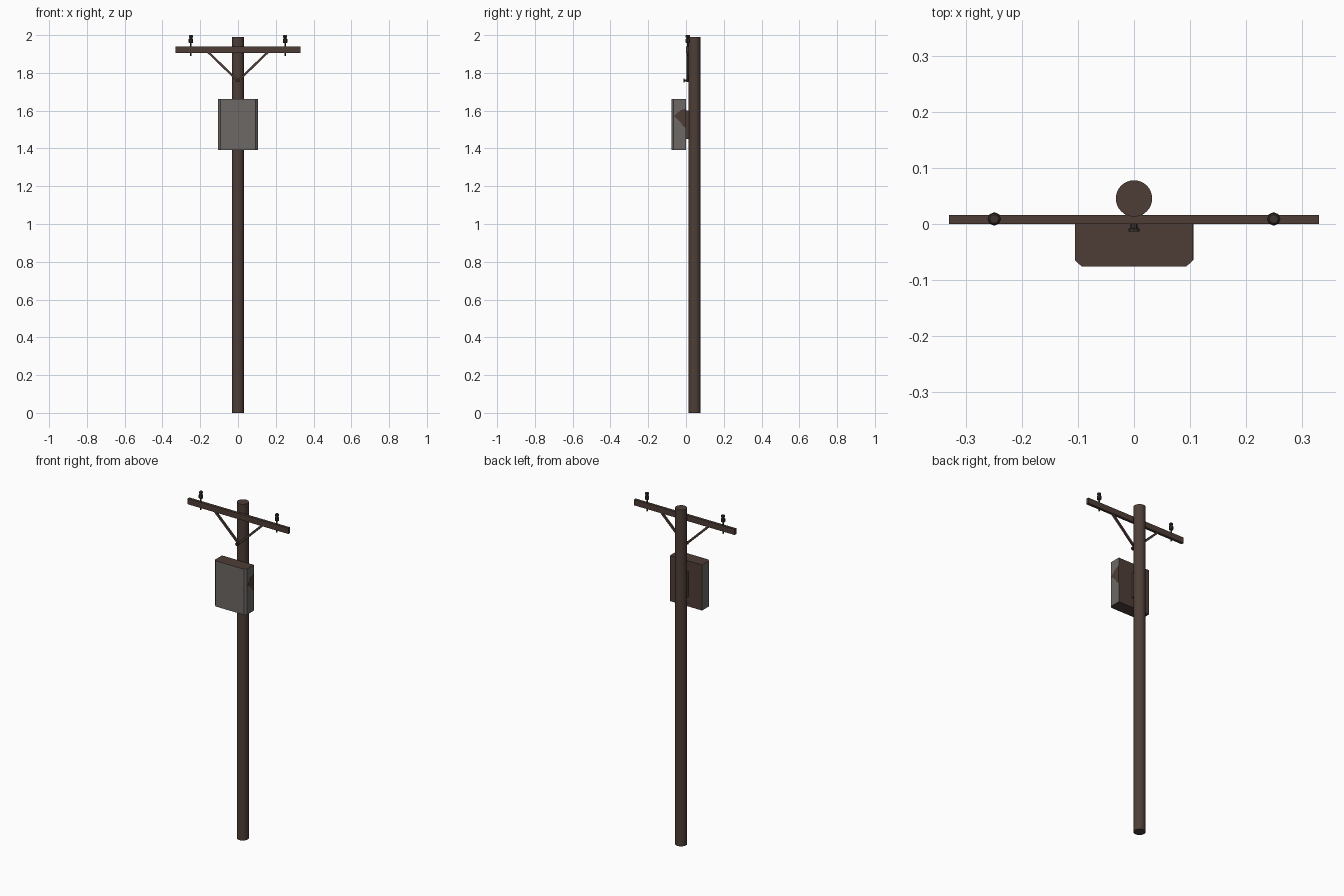
import bpy, bmesh, math
from mathutils import Vector, Matrix

if "Cube" in bpy.data.objects:
    bpy.data.objects.remove(bpy.data.objects["Cube"])


def material(name, rgb):
    m = bpy.data.materials.new(name)
    m.diffuse_color = (*rgb, 1)
    m.use_nodes = True
    m.node_tree.nodes["Principled BSDF"].inputs["Base Color"].default_value = m.diffuse_color
    return m


WOOD = material("brown_wood", (0.076, 0.048, 0.038))
DARK = material("dark_brown", (0.045, 0.032, 0.027))
GREY = material("grey_metal", (0.150, 0.140, 0.128))


def finish(name, bm, *mats):
    bmesh.ops.recalc_face_normals(bm, faces=bm.faces)
    me = bpy.data.meshes.new(name)
    bm.to_mesh(me)
    bm.free()
    for m in mats:
        me.materials.append(m)
    ob = bpy.data.objects.new(name, me)
    bpy.context.collection.objects.link(ob)
    return ob


def box(name, lo, hi, mat, matrix=None):
    bm = bmesh.new()
    bmesh.ops.create_cube(bm, size=1)
    for v in bm.verts:
        v.co = Vector([l + (c + 0.5) * (h - l) for c, l, h in zip(v.co, lo, hi)])
    if matrix:
        bm.transform(matrix)
    return finish(name, bm, mat)


def lathe(name, profile, sides, place, mat):
    """Closed turned solid from (radius, height) pairs."""
    bm = bmesh.new()
    rings = [[bm.verts.new((r * math.cos(2 * math.pi * i / sides),
                            r * math.sin(2 * math.pi * i / sides), z))
              for i in range(sides)] for r, z in profile]
    for a, b in zip(rings, rings[1:]):
        for i in range(sides):
            j = (i + 1) % sides
            bm.faces.new((a[i], a[j], b[j], b[i]))
    bm.faces.new(rings[0][::-1])
    bm.faces.new(rings[-1])
    bm.transform(place)
    return finish(name, bm, mat)


def prism(name, points, offset, *mats):
    bm = bmesh.new()
    face = bm.faces.new([bm.verts.new(p) for p in points])
    ext = bmesh.ops.extrude_face_region(bm, geom=[face])
    bmesh.ops.translate(bm, vec=offset,
                        verts=[g for g in ext["geom"] if isinstance(g, bmesh.types.BMVert)])
    return finish(name, bm, *mats)


# Round pole
pole = lathe("pole", [(0.0325, 0), (0.0325, 1.99)], 24,
             Matrix.Translation((0, 0.0455, 0)), WOOD)
bpy.context.view_layer.objects.active = pole
pole.select_set(True)
bpy.ops.object.shade_smooth_by_angle(angle=math.radians(30))

# Crossarm
box("crossarm", (-0.33, 0, 1.905), (0.33, 0.016, 1.939), WOOD)

# Diagonal braces and insulators, one per side
for s, side in ((-1, "left"), (1, "right")):
    a, b = Vector((0, 0.008, 1.757)), Vector((s * 0.158, 0.008, 1.91))
    d = b - a
    place = Matrix.Translation(a) @ Matrix.Rotation(math.atan2(d.x, d.z), 4, 'Y')
    box(side + "_brace", (-0.006, -0.005, 0), (0.006, 0.005, d.length), WOOD, place)

    at = Matrix.Translation((s * 0.249, 0.009, 0))
    lathe(side + "_insulator_pin", [(0.004, 1.89), (0.004, 1.965)], 8, at, DARK)
    lathe(side + "_insulator", [(0.007, 1.957), (0.012, 1.961), (0.012, 1.979), (0.007, 1.982),
                                (0.007, 1.987), (0.011, 1.989), (0.011, 1.997), (0.008, 2.0)],
          8, at, DARK)

# Bolt where the braces meet the pole
lathe("brace_bolt", [(0.006, -0.02), (0.006, 0.008), (0.01, 0.008), (0.01, 0.013)], 8,
      Matrix.Translation((0, 0, 1.76)) @ Matrix.Rotation(math.pi / 2, 4, 'X'), DARK)

# Equipment box with chamfered front corners; back, top and bottom are brown
outline = [(-0.105, 0), (-0.105, -0.065), (-0.093, -0.076),
           (0.093, -0.076), (0.105, -0.065), (0.105, 0)]
case = prism("equipment_box", [(x, y, 1.392) for x, y in outline], (0, 0, 0.27), GREY, WOOD)
for f in case.data.polygons:
    if abs(f.normal.z) > 0.5 or f.normal.y > 0.5:
        f.material_index = 1

# Rust patch on the right side of the box
rust = [(-0.064, 1.57), (-0.045, 1.588), (-0.03, 1.602), (0, 1.612),
        (0, 1.51), (-0.014, 1.515), (-0.03, 1.54), (-0.045, 1.555)]
prism("rust_patch", [(0.1045, y, z) for y, z in rust], (0.0015, 0, 0), WOOD)

# Bracket joining the box to the pole
box("box_bracket", (-0.015, -0.002, 1.45), (0.015, 0.02, 1.6), WOOD)
